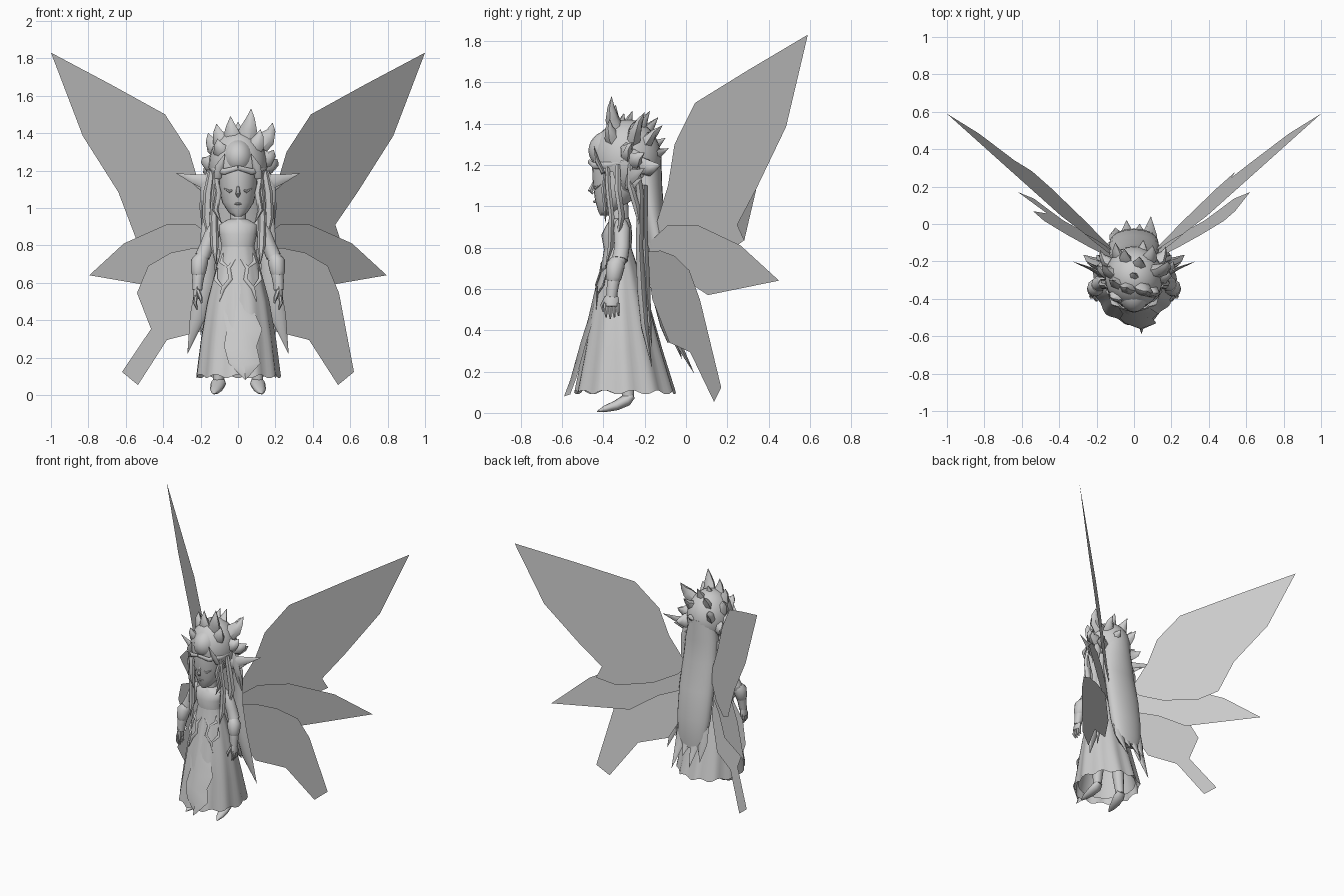
import bpy, bmesh, math
from mathutils import Vector

grey = bpy.data.materials.new("pale_grey")
grey.diffuse_color = (0.6, 0.6, 0.6, 1)


def finish(name, bm, smooth=True, angle=50):
    mesh = bpy.data.meshes.new(name)
    bm.to_mesh(mesh)
    bm.free()
    ob = bpy.data.objects.new(name, mesh)
    bpy.context.collection.objects.link(ob)
    mesh.materials.append(grey)
    if smooth:
        bpy.ops.object.select_all(action='DESELECT')
        ob.select_set(True)
        bpy.context.view_layer.objects.active = ob
        bpy.ops.object.shade_smooth_by_angle(angle=math.radians(angle))
    return ob


def skin(bm, rings, caps):
    rows = [[bm.verts.new(p) for p in r] for r in rings]
    n = len(rows[0])
    for a, b in zip(rows, rows[1:]):
        for i in range(n):
            bm.faces.new((a[i], a[(i + 1) % n], b[(i + 1) % n], b[i]))
    if caps:
        bm.faces.new(rows[0][::-1])
        bm.faces.new(rows[-1])
    bmesh.ops.recalc_face_normals(bm, faces=bm.faces)


def loft(name, rows, n=20, wave=0, count=11, caps=True):
    """Stack of ellipses: (z, y centre, x radius, y radius)."""
    bm = bmesh.new()
    rings = []
    for k, (z, cy, rx, ry) in enumerate(rows):
        f = wave * k / (len(rows) - 1)
        ring = []
        for i in range(n):
            t = 2 * math.pi * i / n
            s = 1 + f * math.cos(count * t)
            ring.append((rx * s * math.cos(t), cy + ry * s * math.sin(t),
                         z + f * 0.3 * math.sin(count * t)))
        rings.append(ring)
    skin(bm, rings, caps)
    return finish(name, bm)


def lock(name, pts, radii, flat=1.0, n=6, up=(0, 1, 0), mirror=False):
    """Tapered tube through points; flat squeezes it along the up direction."""
    for s in ((1, -1) if mirror else (1,)):
        P = [Vector((p[0] * s, p[1], p[2])) for p in pts]
        bm = bmesh.new()
        rings = []
        for i, p in enumerate(P):
            d = (P[min(i + 1, len(P) - 1)] - P[max(i - 1, 0)]).normalized()
            u = Vector((up[0] * s, up[1], up[2]))
            side = d.cross(u).normalized()
            v = side.cross(d)
            r = radii[i]
            rings.append([p + side * r * math.cos(2 * math.pi * k / n)
                          + v * r * flat * math.sin(2 * math.pi * k / n) for k in range(n)])
        skin(bm, rings, True)
        finish(name + ("" if not mirror else "_right" if s > 0 else "_left"), bm)


def ball(name, c, r, keep=None, seg=20):
    bm = bmesh.new()
    bmesh.ops.create_uvsphere(bm, u_segments=seg, v_segments=seg // 2 + 4, radius=1)
    for v in bm.verts:
        v.co = Vector(c) + Vector((v.co[i] * r[i] for i in range(3)))
    if keep:
        bad = [f for f in bm.faces if not keep(f.calc_center_median())]
        bmesh.ops.delete(bm, geom=bad, context='FACES')
    return finish(name, bm)


# Wings: flat sheets, each in the plane y = a + b*x + c*z
wings = {
    "upper_wing": ((-.134, .967, -.133), [
        (1, 1.83), (.68, 1.66), (.39, 1.5), (.26, 1.3), (.2, 1.1), (.1, .88),
        (.14, .82), (.26, .77), (.44, .77), (.545, .835), (.52, .91), (.64, 1.085), (.83, 1.385)]),
    "middle_wing": ((-.156, .875, -.14), [
        (.795, .64), (.61, .81), (.385, .91), (.225, .91), (.1, .82), (.1, .7), (.25, .66), (.39, .57)]),
    "lower_wing": ((-.137, .524, -.1425), [
        (.1, .78), (.24, .785), (.36, .76), (.48, .69), (.54, .545), (.465, .353),
        (.62, .123), (.535, .053), (.38, .294), (.2, .34), (.1, .55)]),
}
for name, ((a, b, c), outline) in wings.items():
    for s, tag in ((1, "_right"), (-1, "_left")):
        bm = bmesh.new()
        bm.faces.new([bm.verts.new((s * x, a + b * x + c * z, z)) for x, z in outline])
        bmesh.ops.triangulate(bm, faces=bm.faces)
        finish(name + tag, bm, smooth=False)

# Head, face and neck
loft("head", [(.955, -.395, .02, .02), (.975, -.38, .05, .045), (1.03, -.35, .085, .09),
              (1.1, -.33, .1, .12), (1.2, -.32, .11, .135), (1.3, -.31, .11, .13)], 24)
lock("nose", [(0, -.445, 1.12), (0, -.463, 1.075), (0, -.45, 1.06)], [.006, .013, .006])
lock("lips", [(-.025, -.43, 1.022), (0, -.443, 1.022), (.025, -.43, 1.022)], [.002, .007, .002])
lock("eyelid", [(.018, -.444, 1.1), (.045, -.438, 1.088), (.075, -.412, 1.105)],
     [.002, .008, .002], mirror=True)
lock("neck", [(0, -.32, 1.02), (0, -.32, .9)], [.04, .045], n=12)
lock("ear", [(.1, -.29, 1.12), (.17, -.27, 1.14), (.24, -.235, 1.155), (.33, -.2, 1.185)],
     [.03, .042, .024, .001], .3, mirror=True)
lock("ear_tuft", [(.1, -.29, 1.1), (.19, -.25, 1.105), (.25, -.21, 1.14)],
     [.02, .02, .001], .4, mirror=True)

# Torso and skirt
loft("torso", [(.94, -.32, .05, .045), (.91, -.325, .105, .06), (.86, -.335, .1, .075),
               (.78, -.33, .085, .065), (.7, -.32, .1, .08)])
loft("skirt", [(.8, -.33, .085, .065), (.68, -.32, .118, .095), (.5, -.315, .165, .145),
               (.3, -.305, .198, .19), (.1, -.295, .222, .24)], 66, .035, 11, False)
loft("underskirt", [(.6, -.315, .12, .1), (.35, -.3, .17, .16), (.13, -.3, .2, .21)], 24, caps=False)

# Front panel hanging from the waist, a bent sheet with a zigzag edge
bm = bmesh.new()
rows = [(.74, -.405, .05, .05), (.6, -.44, .07, .06), (.45, -.475, .085, .08), (.34, -.51, .06, .13),
        (.25, -.535, .075, .1), (.16, -.56, .05, .12), (.08, -.59, -.03, .05)]
prev = None
for z, y, l, r in rows:
    cur = [bm.verts.new((-l, y + .03, z + .01)), bm.verts.new(((r - l) / 2, y, z)),
           bm.verts.new((r, y + .03, z + .01))]
    if prev:
        for i in (0, 1):
            bm.faces.new((prev[i], cur[i], cur[i + 1], prev[i + 1]))
    prev = cur
finish("front_panel", bm)

# Raised scroll trim on the bodice and hips
for k, path in enumerate((
        [(.015, -.41, .73), (.05, -.415, .68), (.04, -.435, .62), (.08, -.43, .57), (.1, -.435, .5)],
        [(.05, -.415, .68), (.09, -.385, .71), (.08, -.37, .76)],
        [(.08, -.43, .57), (.12, -.4, .62), (.11, -.385, .68)])):
    lock(f"scroll_trim_{k}", path, [.004] + [.011] * (len(path) - 2) + [.002], .5, mirror=True)

# Arms, cuffs and hands
lock("sleeve", [(.085, -.315, .92), (.13, -.31, .88), (.165, -.31, .8), (.19, -.32, .74)],
     [.03, .042, .038, .04], n=10, mirror=True)
lock("forearm", [(.185, -.315, .76), (.205, -.345, .69), (.215, -.355, .61), (.218, -.36, .56)],
     [.034, .038, .03, .026], n=10, mirror=True)
lock("cuff", [(.195, -.33, .735), (.205, -.34, .715), (.212, -.35, .655), (.214, -.355, .635)],
     [.036, .046, .04, .03], n=10, mirror=True)
lock("palm", [(.217, -.36, .585), (.222, -.36, .55), (.225, -.36, .515)], [.022, .036, .034], .5,
     n=8, up=(1, 0, 0), mirror=True)
for i in range(4):
    y = -.39 + .02 * i
    lock(f"finger_{i}", [(.225, y, .53), (.23, y + .002, .49), (.218, y + .004, .455 + .008 * abs(i - 1))],
         [.011, .01, .004], mirror=True)
lock("thumb", [(.215, -.385, .56), (.2, -.405, .52), (.195, -.4, .49)], [.011, .011, .004], mirror=True)

# Legs and pointed shoes
lock("leg", [(.08, -.29, .5), (.095, -.285, .2), (.105, -.28, .08)], [.05, .04, .03], n=10, mirror=True)
lock("shoe", [(.1, -.262, .085), (.105, -.29, .06), (.115, -.34, .035), (.122, -.39, .02), (.128, -.43, .006)],
     [.028, .042, .035, .024, .004], .7, n=10, up=(0, 0, 1), mirror=True)

# Hair cap, open over the face, and the raised fringe above the brow
ball("hair_cap", (0, -.285, 1.23), (.155, .165, .19),
     lambda p: not (p.z < 1.21 and p.y < -.31 and abs(p.x) < .12) and p.z > 1.07, 28)
ball("fringe", (0, -.36, 1.27), (.085, .112, .1))
lock("brow_band", [(.0, -.468, 1.215), (.07, -.445, 1.195), (.12, -.385, 1.2), (.155, -.3, 1.22)],
     [.012, .016, .018, .004], .6, mirror=True)
lock("temple_spike", [(.11, -.4, 1.16), (.1, -.43, 1.22), (.07, -.445, 1.29)], [.02, .022, .001], .5, mirror=True)

# Crown spikes swept up and back
core = Vector((0, -.3, 1.2))
tips = [(.07, -.36, 1.53), (-.04, -.34, 1.49), (-.115, -.3, 1.45), (.185, -.2, 1.455),
        (-.16, -.22, 1.4), (.19, -.26, 1.31), (-.19, -.22, 1.27), (.21, -.2, 1.26),
        (.03, -.175, 1.46), (-.05, -.135, 1.43), (.1, -.115, 1.39), (-.1, -.1, 1.33),
        (.05, -.085, 1.28), (0, -.26, 1.46), (.12, -.37, 1.42), (-.11, -.4, 1.37),
        (-.18, -.14, 1.21), (.17, -.12, 1.2)]
for i, t in enumerate(tips):
    t = Vector(t)
    a, m = core.lerp(t, .4), core.lerp(t, .72)
    out = Vector((t.x * .12, -.015, -.012))
    lock(f"crown_spike_{i}", [a, m + out, m.lerp(t, .55) + out * .7, t], [.06, .046, .024, .001], .7, up=(.3, 1, .2))

# Long back hair, bulging behind and split into points at the end
loft("back_hair", [(1.25, -.21, .1, .09), (1.1, -.19, .125, .075), (.95, -.165, .13, .06),
                   (.75, -.125, .135, .065), (.55, -.095, .13, .065), (.42, -.075, .115, .05),
                   (.34, -.06, .09, .03)], 24)
for i, (x, y, z) in enumerate(((-.1, -.02, .26), (-.04, .02, .22), (.03, .0, .28), (.09, .04, .19))):
    lock(f"hair_tip_{i}", [(x * .8, -.085, .5), (x * .9, -.06, .38), (x, y, z)], [.05, .042, .001], .5)
lock("side_hair", [(.13, -.24, 1.2), (.155, -.22, 1.05), (.16, -.225, .8), (.175, -.215, .6),
                   (.215, -.2, .42), (.27, -.165, .22)], [.03, .042, .04, .05, .042, .001], .5, mirror=True)
lock("side_hair_inner", [(.12, -.2, 1.1), (.14, -.2, .85), (.16, -.19, .6), (.2, -.165, .32)],
     [.03, .035, .04, .001], .5, mirror=True)

# Thin locks framing the face
for k, (path, w) in enumerate((
        ([(.115, -.38, 1.2), (.12, -.375, 1.08), (.13, -.36, .95), (.125, -.365, .8), (.12, -.39, .7)], .022),
        ([(.14, -.33, 1.2), (.16, -.33, 1.08), (.165, -.31, .95), (.15, -.34, .8)], .026),
        ([(.145, -.27, 1.2), (.175, -.27, 1.1), (.18, -.24, 1.0), (.19, -.22, .88)], .026),
        ([(.12, -.39, 1.16), (.105, -.4, 1.08), (.12, -.39, .99), (.09, -.39, .92)], .016))):
    n = len(path)
    lock(f"face_lock_{k}", path, [w * .7] + [w] * (n - 2) + [.001], .7, mirror=True)
